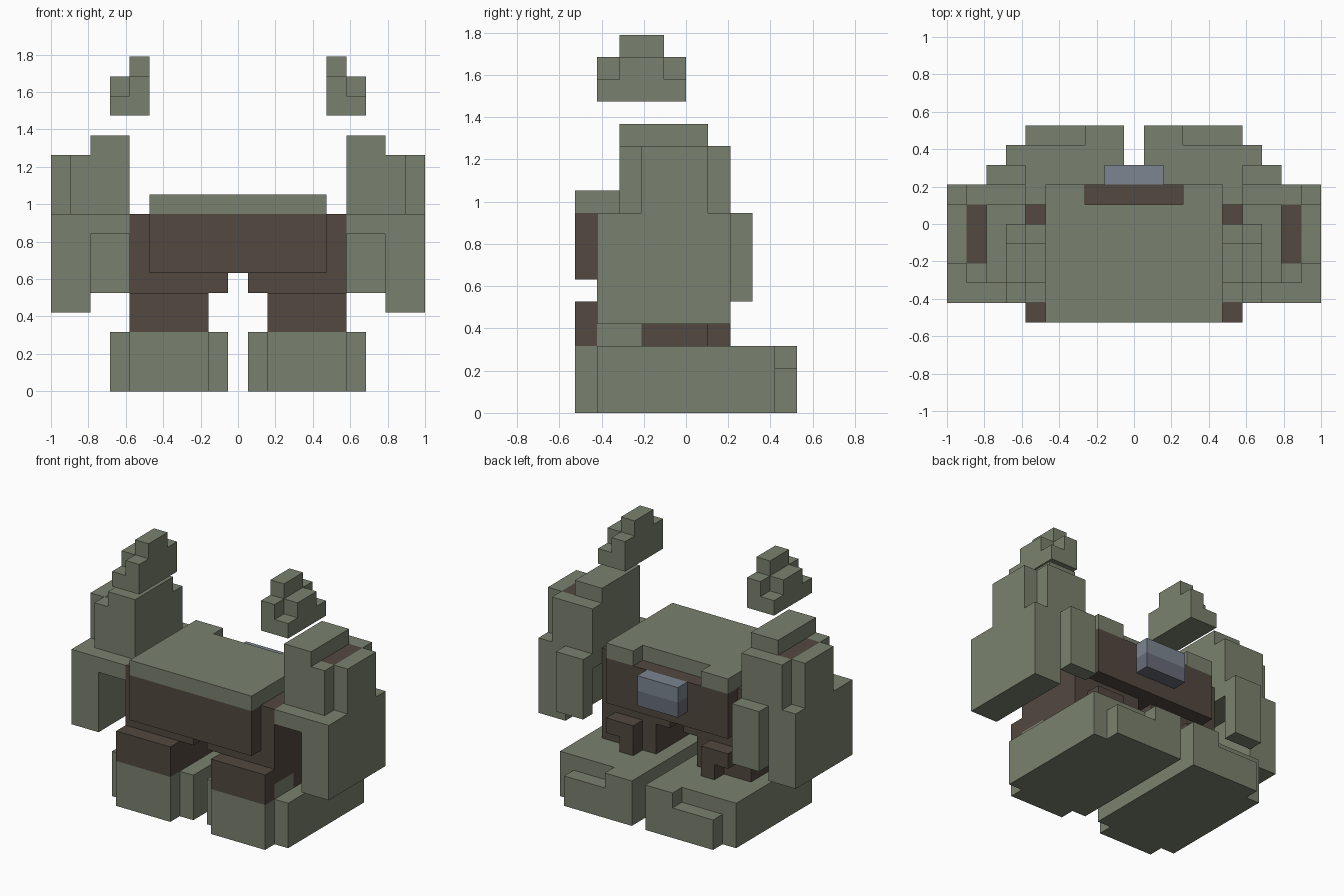
import bpy, bmesh, math
from mathutils import Vector

if "Cube" in bpy.data.objects:
    bpy.data.objects.remove(bpy.data.objects["Cube"])

U = 2 / 19  # size of one block


def material(name, rgb):
    m = bpy.data.materials.new(name)
    m.diffuse_color = (*rgb, 1)
    m.use_nodes = True
    m.node_tree.nodes["Principled BSDF"].inputs["Base Color"].default_value = m.diffuse_color
    return m


GREEN = material("moss green", (0.195, 0.222, 0.156))
BROWN = material("dark brown", (0.084, 0.065, 0.050))
STEEL = material("steel blue", (0.205, 0.235, 0.283))
DARK_STEEL = material("dark steel blue", (0.135, 0.150, 0.188))

DIRS = [Vector(d) for d in ((1, 0, 0), (-1, 0, 0), (0, 1, 0),
                            (0, -1, 0), (0, 0, 1), (0, 0, -1))]


def blocks(name, boxes, mats, rule=None, side=1):
    """Union of block-aligned boxes (x0, x1, y0, y1, z0, z1); rule picks the
    material index from a face's centre and normal, in block units."""
    cells = set()
    for x0, x1, y0, y1, z0, z1 in boxes:
        for i in range(round(x1 - x0)):
            for y in range(y0, y1):
                for z in range(z0, z1):
                    cells.add((side * (x0 + i + 0.5), y + 0.5, z + 0.5))
    bm = bmesh.new()
    for c in cells:
        for n in DIRS:
            if tuple(Vector(c) + n) in cells:
                continue
            mid = Vector(c) + n * 0.5
            a = Vector((n.y, n.z, n.x)) * 0.5
            b = n.cross(a)
            f = bm.faces.new([bm.verts.new(mid + s * a + t * b)
                              for s, t in ((-1, -1), (1, -1), (1, 1), (-1, 1))])
            if rule:
                f.material_index = rule(Vector((abs(mid.x), mid.y, mid.z)), n)
    bmesh.ops.remove_doubles(bm, verts=bm.verts[:], dist=0.001)
    bmesh.ops.dissolve_limit(bm, angle_limit=math.radians(1), verts=bm.verts[:],
                             edges=bm.edges[:], delimit={'MATERIAL'})
    bmesh.ops.recalc_face_normals(bm, faces=bm.faces[:])
    bmesh.ops.scale(bm, vec=(U, U, U), verts=bm.verts[:])
    me = bpy.data.meshes.new(name)
    bm.to_mesh(me)
    bm.free()
    for m in mats:
        me.materials.append(m)
    ob = bpy.data.objects.new(name, me)
    bpy.context.collection.objects.link(ob)
    return ob


# Torso: brown below, green cover with a notch at the back
blocks("torso", [(-4.5, 4.5, -5, 2, 6, 9)], [BROWN])
blocks("torso_cover", [(-4.5, 4.5, -5, 1, 9, 10), (-4.5, -2.5, 1, 2, 9, 10),
                       (2.5, 4.5, 1, 2, 9, 10)], [GREEN])
# Two-tone box on the back
blocks("back_box", [(-1.5, 1.5, 2, 3, 7, 9)], [STEEL, DARK_STEEL],
       lambda p, n: int(p.z < 8))

for side, tag in ((1, "right"), (-1, "left")):
    # Stepped foot
    blocks(f"foot_{tag}", [
        (1.5, 5.5, -5, 4, 0, 3), (0.5, 1.5, -4, 4, 0, 3), (5.5, 6.5, -4, 4, 0, 3),
        (0.5, 2.5, 4, 5, 0, 3), (2.5, 5.5, 4, 5, 0, 2)], [GREEN], side=side)
    # Leg with hip and side panel; green patch low on the outer face
    blocks(f"leg_{tag}", [
        (1.5, 5.5, -5, -4, 3, 5), (1.5, 5.5, -4, 1, 3, 5),
        (0.5, 5.5, -4, 1, 5, 6), (4.5, 5.5, -4, 1, 6, 9)], [BROWN, GREEN],
        lambda p, n: int(abs(n.x) > 0.5 and p.x > 5.4 and p.z < 4
                         and -4 < p.y < -2), side=side)
    # Small bracket behind the leg
    blocks(f"leg_bracket_{tag}", [(2.5, 4.5, 1, 2, 4, 5), (2.5, 3.5, 1, 2, 3, 4)],
           [BROWN], side=side)
    # Arm: outer block, bridge to the torso, rear plate
    blocks(f"arm_{tag}", [
        (7.5, 9.5, -4, 2, 4, 9), (5.5, 7.5, -4, 2, 8, 9),
        (5.5, 7.5, 2, 3, 5, 9)], [GREEN], side=side)
    # Shoulder tower with a brown inlay on the top
    blocks(f"shoulder_{tag}", [
        (5.5, 8.5, -3, 2, 9, 12), (8.5, 9.5, -2, 1, 9, 12),
        (5.5, 7.5, -3, 1, 12, 13)], [GREEN, BROWN],
        lambda p, n: int(n.z > 0.5 and 7.5 < p.x < 8.5 and -2 < p.y < 1),
        side=side)
    # Floating stepped crest
    blocks(f"crest_{tag}", [
        (4.5, 5.5, -4, 0, 14, 16), (4.5, 5.5, -3, -1, 16, 17),
        (5.5, 6.5, -4, 0, 14, 15), (5.5, 6.5, -3, -1, 15, 16)],
        [GREEN], side=side)
